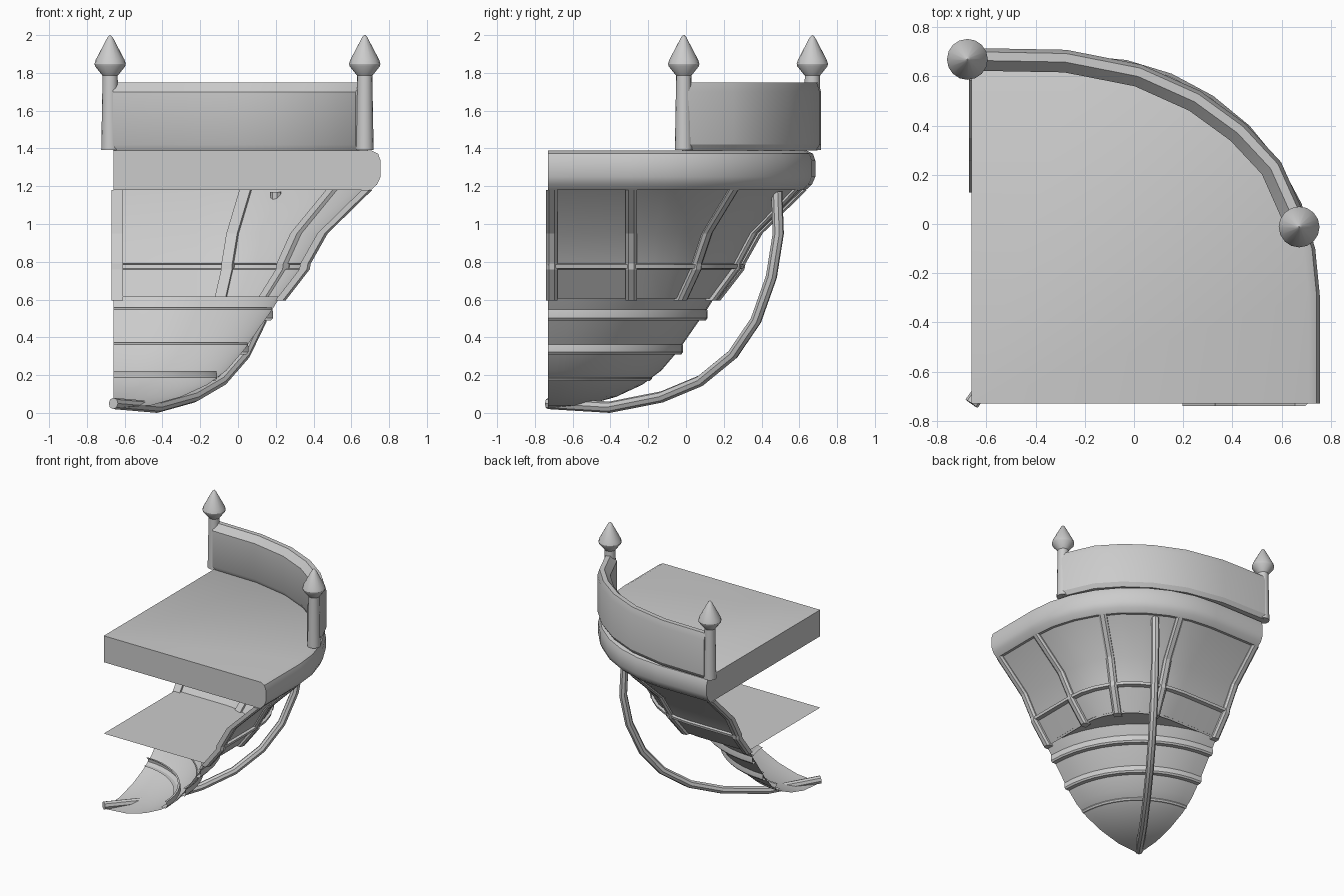
import bpy, math
from mathutils import Vector

if "Cube" in bpy.data.objects:
    bpy.data.objects.remove(bpy.data.objects["Cube"])

CX, CY = -0.66, -0.73      # inner corner where the two walls meet
S = 0.44                   # straight run before the rounded corner


def loft(name, loops, closed=False, caps=False, ring=False, smooth=True):
    """Skin a list of equal-length point loops."""
    n, m = len(loops[0]), len(loops)
    verts = [tuple(p) for lp in loops for p in lp]
    faces = []
    for i in range(m if ring else m - 1):
        a, b = i * n, ((i + 1) % m) * n
        for j in range(n if closed else n - 1):
            k = (j + 1) % n
            faces.append((a + j, a + k, b + k, b + j))
    if caps:
        faces.append(tuple(range(n))[::-1])
        faces.append(tuple(range((m - 1) * n, m * n)))
    me = bpy.data.meshes.new(name)
    me.from_pydata(verts, [], faces)
    ob = bpy.data.objects.new(name, me)
    bpy.context.collection.objects.link(ob)
    bpy.context.view_layer.objects.active = ob
    ob.select_set(True)
    bpy.ops.object.mode_set(mode='EDIT')
    bpy.ops.mesh.select_all(action='SELECT')
    bpy.ops.mesh.normals_make_consistent(inside=False)
    bpy.ops.object.mode_set(mode='OBJECT')
    if smooth:
        bpy.ops.object.shade_smooth_by_angle(angle=math.radians(28))
    ob.select_set(False)
    return ob


def corner_pt(r, z, deg):
    a = math.radians(deg)
    return (CX + S + (r - S) * math.cos(a), CY + S + (r - S) * math.sin(a), z)


def outline(r, z, corner=False):
    """Straight, rounded corner, straight."""
    pts = [(CX + r, CY, z)]
    pts += [corner_pt(r, z, 90 * i / 8) for i in range(9)]
    pts.append((CX, CY + r, z))
    if corner:
        pts.append((CX, CY, z))
    return pts


def quarter(r, z, n=12):
    return [(CX + r * math.cos(math.pi / 2 * i / n),
             CY + r * math.sin(math.pi / 2 * i / n), z) for i in range(n + 1)]


# Platform slab with rounded outer edge
slab = [(1.365, 1.18), (1.397, 1.21), (1.415, 1.25), (1.415, 1.335),
        (1.402, 1.372), (1.37, 1.388)]
loft("platform", [outline(r, z, True) for r, z in slab], closed=True, caps=True)

# Flared upper shell with a thin horizontal moulding
shell = [(1.345, 1.18), (1.11, 0.95), (1.02, 0.79), (1.04, 0.785),
         (1.035, 0.765), (1.005, 0.76), (0.885, 0.605)]
loft("upper_shell", [outline(r, z) for r, z in shell])

# Floor plate between the upper shell and the lower bowl
fl = outline(0.895, 0.617, True)
me = bpy.data.meshes.new("floor_plate")
me.from_pydata(fl, [], [tuple(range(len(fl)))])
bpy.context.collection.objects.link(bpy.data.objects.new("floor_plate", me))

# Ribs down the upper shell
rib_profile = [(1.37, 1.18), (1.135, 0.95), (1.045, 0.79), (1.04, 0.76), (0.912, 0.595)]


def rib(name, foot, deg):
    a = math.radians(deg)
    nrm = Vector((math.cos(a), math.sin(a), 0))
    tan = Vector((-nrm.y, nrm.x, 0))
    loops = []
    for r, z in rib_profile:
        c = Vector((foot[0], foot[1], z)) + nrm * (r - foot[2])
        loops.append([c + nrm * d + tan * w for d, w in
                      ((-0.055, -0.03), (-0.015, -0.03), (0, -0.015),
                       (0, 0.015), (-0.015, 0.03), (-0.055, 0.03))])
    loft(name, loops, closed=True, caps=True, smooth=False)


for i, deg in enumerate((0, 36.5, 73)):
    rib("rib_%d" % (i + 1), (CX + S, CY + S, S), deg)
rib("end_rib_front", (CX, CY + 0.02, 0), 0)
rib("end_rib_side", (CX + 0.02, CY, 0), 90)

# Lower bowl, a quarter of a turned shape
bowl = [(0.005, 0.025), (0.2, 0.04), (0.36, 0.085), (0.5, 0.15), (0.6, 0.225),
        (0.69, 0.33), (0.78, 0.46), (0.84, 0.545), (0.885, 0.617)]
loft("lower_bowl", [quarter(r, z) for r, z in bowl])

# Stepped bands around the bowl
for i, (r, zb, zt) in enumerate(((0.55, 0.17, 0.21), (0.715, 0.31, 0.36),
                                 (0.845, 0.49, 0.545))):
    prof = [(r - 0.05, zb), (r - 0.01, zb), (r, zb + 0.012), (r, zt - 0.01),
            (r - 0.005, zt + 0.012), (r - 0.02, zt + 0.012)]
    loft("bowl_band_%d" % (i + 1), [quarter(q, z) for q, z in prof])

# Curved support tube
a = math.radians(54.6)
d = Vector((math.cos(a), math.sin(a), 0))
side = Vector((-d.y, d.x, 0))
path = [(0, 0.05), (0.4, 0.03), (0.74, 0.085), (0.99, 0.17), (1.2, 0.31),
        (1.35, 0.49), (1.45, 0.72), (1.495, 0.95), (1.485, 1.17)]
centre = [Vector((CX, CY, z)) + d * s for s, z in path]
loops = []
for i, c in enumerate(centre):
    t = (centre[min(i + 1, len(path) - 1)] - centre[max(i - 1, 0)]).normalized()
    u = t.cross(side)
    loops.append([c + 0.03 * (side * math.cos(k * math.pi / 4) + u * math.sin(k * math.pi / 4))
                  for k in range(8)])
loft("support_tube", loops, closed=True, caps=True)

# Curved parapet swept along the platform edge
rail = [Vector(p) for p in ((-0.66, 0.665), (-0.28, 0.658), (0.015, 0.60),
                            (0.245, 0.497), (0.42, 0.37), (0.555, 0.225), (0.66, -0.01))]
section = [(-0.042, 1.42), (-0.042, 1.70), (0, 1.748), (0.035, 1.748),
           (0.05, 1.70), (0.05, 1.42), (0.03, 1.388), (-0.025, 1.388)]
loops = []
for i, p in enumerate(rail):
    t = (rail[min(i + 1, len(rail) - 1)] - rail[max(i - 1, 0)]).normalized()
    n = Vector((-t.y, t.x))
    loops.append([(p.x + n.x * o, p.y + n.y * o, z) for o, z in section])
loft("parapet", loops, closed=True, caps=True)

# Posts with pointed finials
post = [(0.047, 1.392), (0.04, 1.785), (0.08, 1.835), (0.083, 1.848),
        (0.076, 1.87), (0.014, 1.988), (0.002, 2.0)]
for name, x, y in (("post_side", -0.677, 0.669), ("post_front", 0.671, -0.012)):
    loft(name, [[(x + r * math.cos(k * math.pi / 8), y + r * math.sin(k * math.pi / 8), z)
                 for k in range(16)] for r, z in post], closed=True, caps=True)
